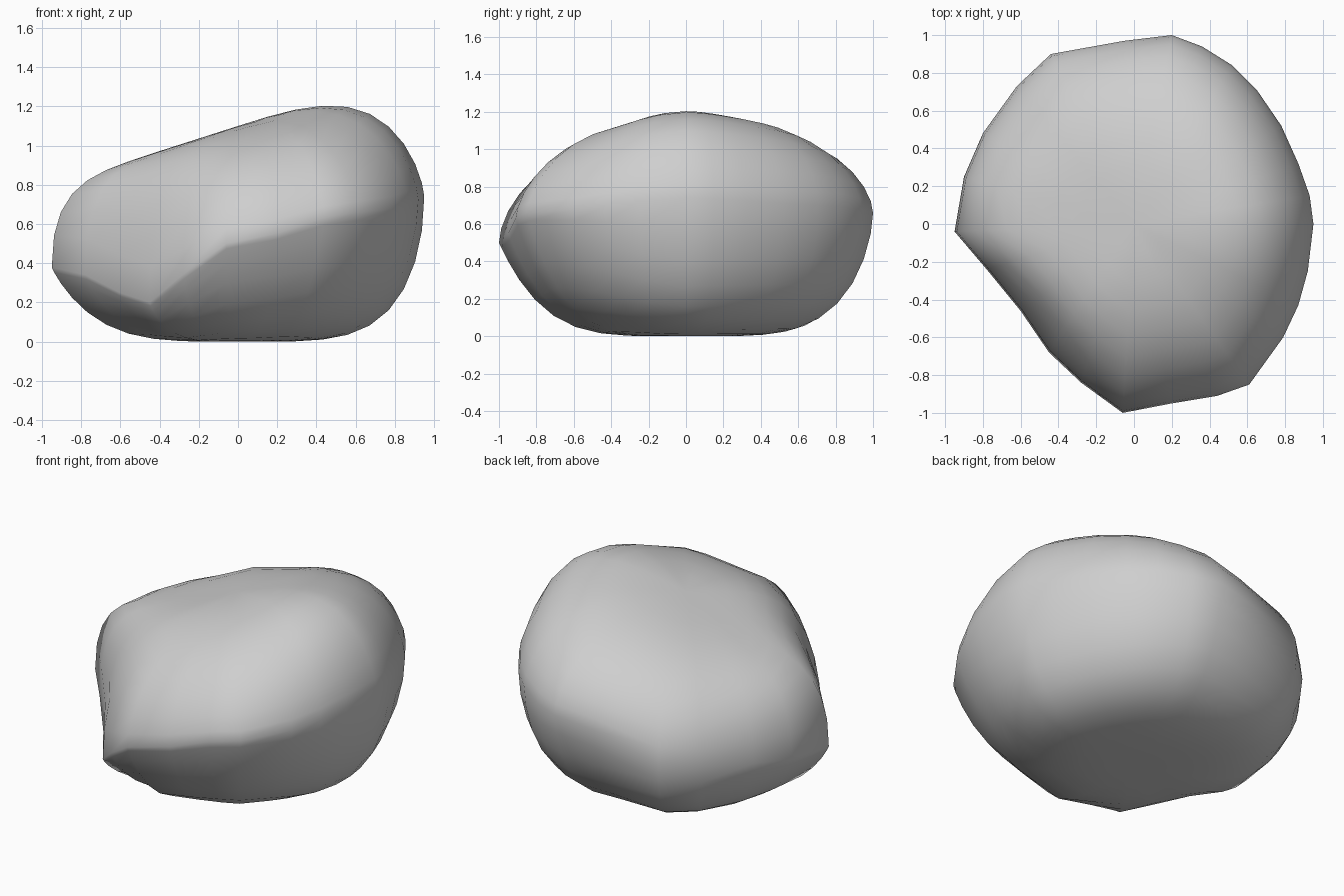
import bpy
import bmesh
from math import atan2, cos, degrees, pi

cube = bpy.data.objects.get("Cube")
if cube:
    bpy.data.objects.remove(cube, do_unlink=True)

# Plan outline of the boulder at its widest, counter-clockwise
OUTLINE = [
    (-.95, -.04), (-.78, -.24), (-.6, -.46), (-.45, -.68), (-.28, -.84),
    (-.06, -1), (.2, -.95), (.44, -.91), (.61, -.85), (.79, -.6),
    (.87, -.43), (.92, -.25), (.95, 0), (.93, .15), (.87, .32),
    (.78, .52), (.65, .71), (.52, .84), (.36, .94), (.2, 1),
    (-.05, .97), (-.44, .9), (-.62, .73), (-.8, .48), (-.9, .25),
]

# Direction in degrees: waist height, then flatness and sharpness
# of the upper profile and of the lower profile
LEFT_SIDE = (.38, 9, .42, 4, .9)
SECTIONS = [
    (-180, *LEFT_SIDE),
    (-123, .2, 5, .5, 4, .8),
    (-93, .5, 2.5, .58, 4.4, 1),
    (-54, .66, 2, .66, 4, .9),
    (0, .74, 2.9, .68, 4.5, .5),
    (50, .7, 2.6, .62, 4.4, .55),
    (80, .66, 2.5, .6, 4.3, .6),
    (128, .46, 4, .5, 4.5, .5),
    (180, *LEFT_SIDE),
]
STEPS = 10


def section(angle):
    """Blend the section values between neighbouring directions."""
    for low, high in zip(SECTIONS, SECTIONS[1:]):
        if low[0] <= angle <= high[0]:
            t = (angle - low[0]) / (high[0] - low[0])
            t = t * t * (3 - 2 * t)
            return [a + (b - a) * t for a, b in zip(low[1:], high[1:])]
    return LEFT_SIDE


def surface_point(x, y, phi):
    """Point on the outline's ray, phi running from underside to top."""
    waist, up_flat, up_sharp, low_flat, low_sharp = section(degrees(atan2(y, x)))
    r = cos(phi)
    px, py = x * r, y * r
    if phi >= 0:
        crown_height = 1.1 + .32 * px
        rise = max(0, 1 - r ** up_flat) ** up_sharp
        return px, py, waist + (crown_height - waist) * rise
    return px, py, waist * (1 - max(0, 1 - r ** low_flat) ** low_sharp)


# Loft rings from the flat underside to the slanted crown
bm = bmesh.new()
rings = []
for k in range(1 - STEPS, STEPS):
    phi = k / STEPS * pi / 2
    rings.append([bm.verts.new(surface_point(x, y, phi)) for x, y in OUTLINE])
count = len(OUTLINE)
for below, above in zip(rings, rings[1:]):
    for i in range(count):
        j = (i + 1) % count
        bm.faces.new((below[i], below[j], above[j], above[i]))

# Close underside and crown
base = bm.verts.new((0, 0, 0))
crown = bm.verts.new((0, 0, 1.1))
for i in range(count):
    j = (i + 1) % count
    bm.faces.new((base, rings[0][j], rings[0][i]))
    bm.faces.new((crown, rings[-1][i], rings[-1][j]))
bmesh.ops.recalc_face_normals(bm, faces=bm.faces)
for face in bm.faces:
    face.smooth = True

mesh = bpy.data.meshes.new("boulder")
bm.to_mesh(mesh)
bm.free()
boulder = bpy.data.objects.new("boulder", mesh)
bpy.context.collection.objects.link(boulder)

# Plain stone colour
stone = bpy.data.materials.new("grey stone")
stone.use_nodes = True
colour = (.62, .62, .62, 1)
stone.diffuse_color = colour
shader = next(n for n in stone.node_tree.nodes if n.type == 'BSDF_PRINCIPLED')
shader.inputs["Base Color"].default_value = colour
mesh.materials.append(stone)
